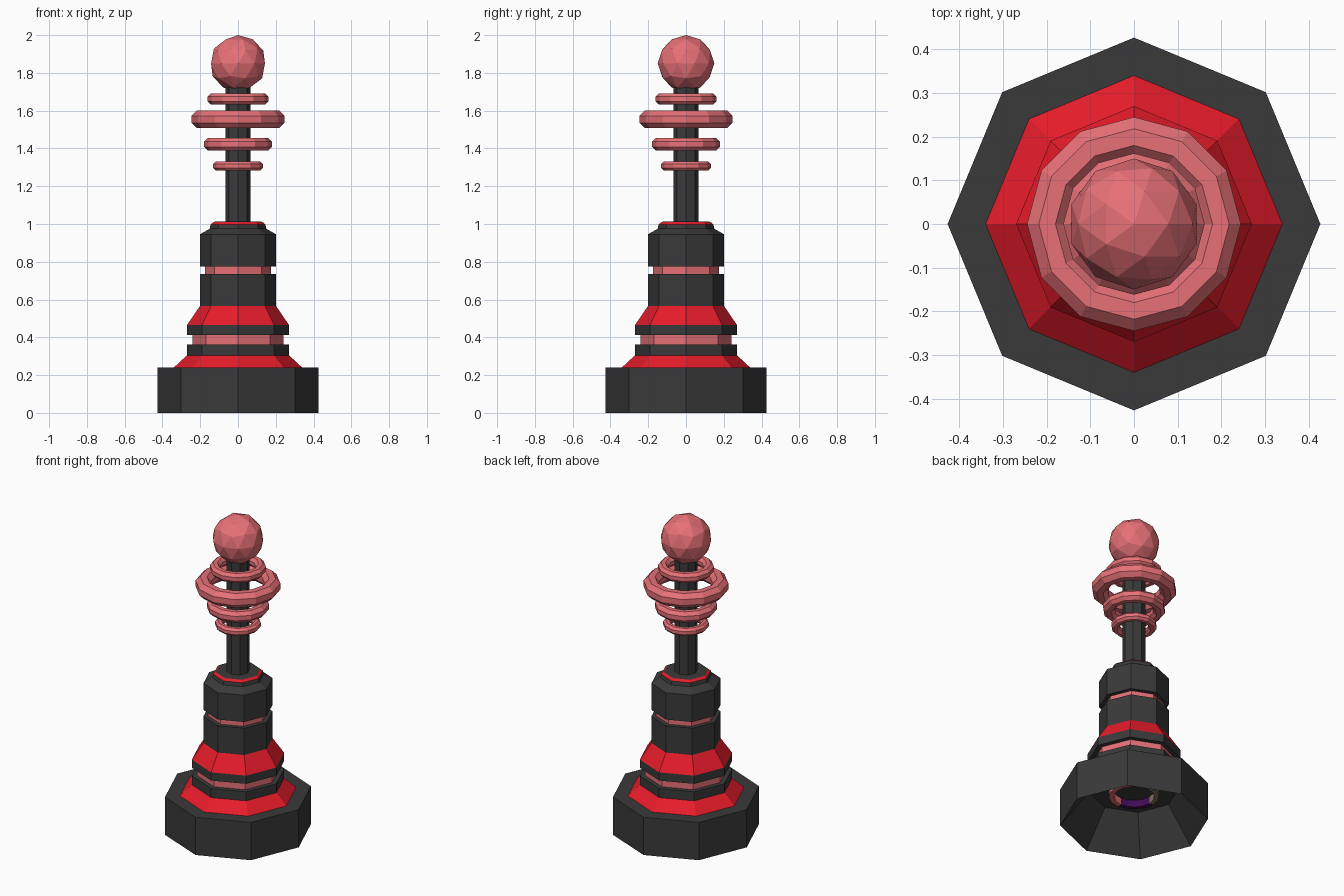
import bpy, bmesh, math

if "Cube" in bpy.data.objects:
    bpy.data.objects.remove(bpy.data.objects["Cube"])


def material(name, rgb):
    m = bpy.data.materials.new(name)
    m.diffuse_color = (*rgb, 1.0)
    m.use_nodes = True
    m.node_tree.nodes["Principled BSDF"].inputs["Base Color"].default_value = m.diffuse_color
    return m


GRAY = material("dark gray", (0.042, 0.042, 0.042))
RED = material("red", (0.83, 0.012, 0.024))
PINK = material("pink", (0.80, 0.165, 0.185))
PURPLE = material("dark purple", (0.05, 0.004, 0.09))
TAN = material("tan", (0.25, 0.19, 0.13))


def finish(name, bm, mat):
    bmesh.ops.recalc_face_normals(bm, faces=bm.faces)
    me = bpy.data.meshes.new(name)
    bm.to_mesh(me)
    bm.free()
    me.materials.append(mat)
    ob = bpy.data.objects.new(name, me)
    bpy.context.collection.objects.link(ob)
    return ob


def turned(name, profile, mat, n=8, closed=False):
    """Spin (radius, z) points into n flat sides; open profiles get end caps."""
    bm = bmesh.new()
    rings = [[bm.verts.new((r * math.cos(2 * math.pi * i / n),
                            r * math.sin(2 * math.pi * i / n), z))
              for i in range(n)] for r, z in profile]
    pairs = list(zip(rings, rings[1:]))
    if closed:
        pairs.append((rings[-1], rings[0]))
    else:
        bm.faces.new(rings[0])
        bm.faces.new(rings[-1])
    for a, b in pairs:
        for i in range(n):
            j = (i + 1) % n
            bm.faces.new((a[i], a[j], b[j], b[i]))
    return finish(name, bm, mat)


# Base with a tapered hollow underneath
turned("base", [(0.26, 0.215), (0.427, 0.0), (0.427, 0.24)], GRAY)

# Ring inside the hollow, coloured by sector
ring = turned("underside_ring", [(0.145, 0.17), (0.145, 0.215), (0.118, 0.215), (0.118, 0.17)],
              PINK, 16, True)
ring.data.materials.append(PURPLE)
ring.data.materials.append(TAN)
for f in ring.data.polygons:
    angle = math.degrees(math.atan2(f.center.y, f.center.x)) % 360
    f.material_index = 1 if 180 < angle < 270 else 2 if 45 < angle < 180 else 0

# Stacked body sections, bottom to top
turned("lower_skirt", [(0.34, 0.24), (0.27, 0.305)], RED)
turned("lower_band", [(0.27, 0.305), (0.27, 0.362)], GRAY)
turned("lower_groove", [(0.24, 0.362), (0.24, 0.413)], PINK)
turned("middle_band", [(0.27, 0.413), (0.27, 0.465)], GRAY)
turned("upper_skirt", [(0.27, 0.465), (0.202, 0.565)], RED)
turned("lower_drum", [(0.202, 0.565), (0.202, 0.735)], GRAY)
turned("upper_groove", [(0.175, 0.735), (0.175, 0.775)], PINK)
turned("upper_drum", [(0.202, 0.775), (0.202, 0.945), (0.15, 0.975), (0.145, 0.998)], GRAY)
turned("collar_trim", [(0.145, 0.998), (0.130, 1.010)], RED)
turned("collar_top", [(0.130, 1.010), (0.125, 1.012)], GRAY)
turned("mast", [(0.067, 1.01), (0.067, 1.78)], GRAY)

# Floating rings: (centre height, major radius, tube half thickness)
for k, (z, major, half) in enumerate([(1.307, 0.108, 0.024), (1.422, 0.146, 0.034),
                                      (1.554, 0.199, 0.046), (1.662, 0.132, 0.030)]):
    tube = half / math.cos(math.pi / 8)
    section = [(major + tube * math.cos((a + 0.5) * math.pi / 4),
                z + tube * math.sin((a + 0.5) * math.pi / 4)) for a in range(8)]
    turned(f"coil_ring_{k + 1}", section, PINK, 12, True)

# Faceted ball on the tip
bm = bmesh.new()
bmesh.ops.create_icosphere(bm, subdivisions=2, radius=0.150)
ball = finish("tip_ball", bm, PINK)
ball.location.z = 1.85
